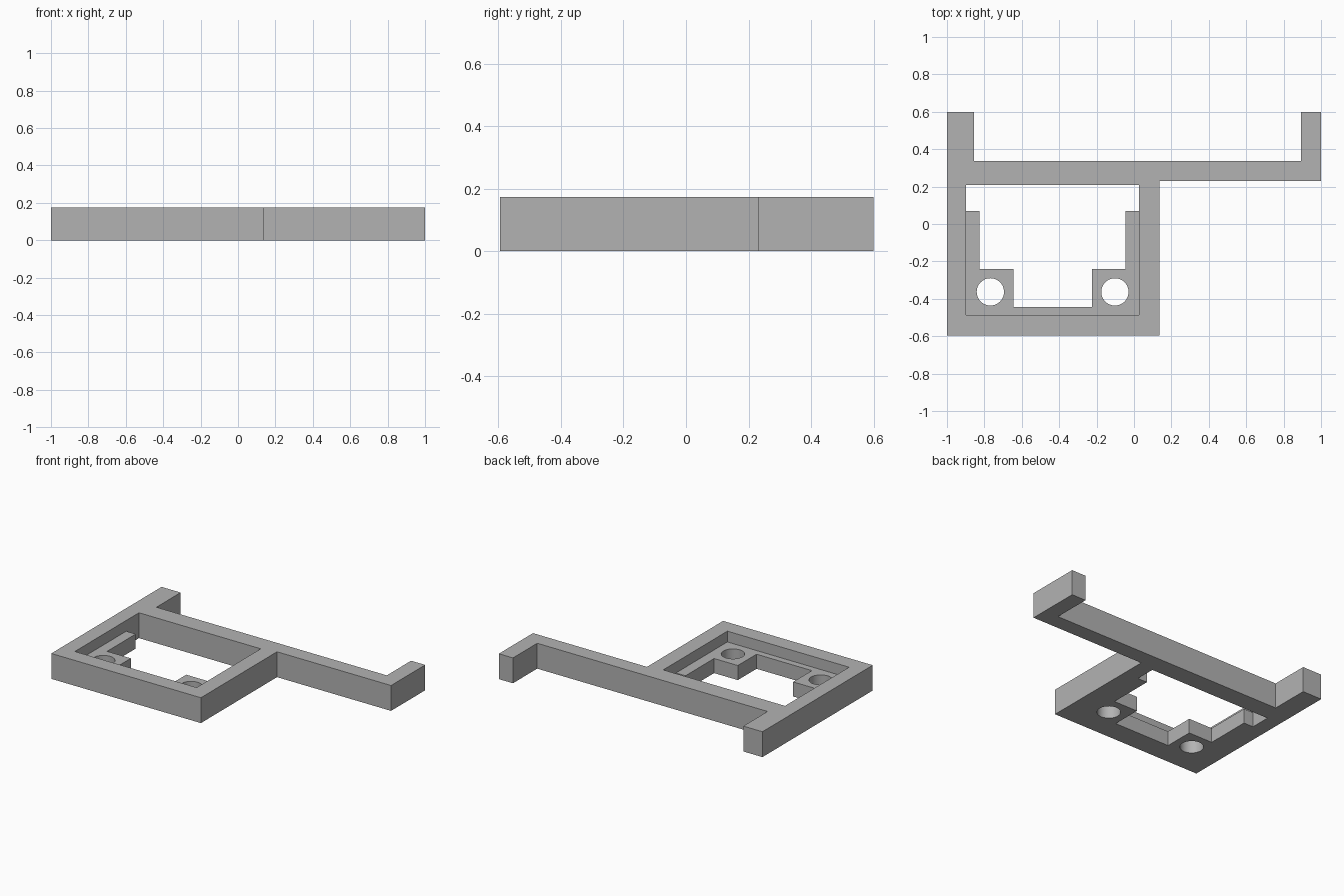
import bpy, bmesh, math

if "Cube" in bpy.data.objects:
    bpy.data.objects.remove(bpy.data.objects["Cube"])

HEIGHT = 0.174
LEDGE = 0.10      # height of the recessed ledge

grey = bpy.data.materials.new("light grey")
grey.diffuse_color = (0.45, 0.45, 0.45, 1)
grey.use_nodes = True
grey.node_tree.nodes["Principled BSDF"].inputs["Base Color"].default_value = grey.diffuse_color


def prism(name, points, z0, z1):
    """Extrude a flat outline from z0 to z1."""
    bm = bmesh.new()
    face = bm.faces.new([bm.verts.new((x, y, z0)) for x, y in points])
    top = bmesh.ops.extrude_face_region(bm, geom=[face])["geom"]
    verts = [v for v in top if isinstance(v, bmesh.types.BMVert)]
    bmesh.ops.translate(bm, verts=verts, vec=(0, 0, z1 - z0))
    bmesh.ops.recalc_face_normals(bm, faces=bm.faces)
    mesh = bpy.data.meshes.new(name)
    bm.to_mesh(mesh)
    bm.free()
    mesh.materials.append(grey)
    obj = bpy.data.objects.new(name, mesh)
    bpy.context.collection.objects.link(obj)
    return obj


def cut(target, cutter):
    """Subtract the cutter, apply, and remove it."""
    mod = target.modifiers.new("cut", 'BOOLEAN')
    mod.operation = 'DIFFERENCE'
    mod.solver = 'EXACT'
    mod.object = cutter
    bpy.context.view_layer.objects.active = target
    bpy.ops.object.modifier_apply(modifier=mod.name)
    bpy.data.objects.remove(cutter)


# Bracket body: square frame with a long arm and two end prongs
bracket = prism("bracket_frame", [
    (-1, -0.595), (0.135, -0.595), (0.135, 0.23), (1, 0.23), (1, 0.6),
    (0.893, 0.6), (0.893, 0.337), (-0.855, 0.337), (-0.855, 0.6), (-1, 0.6)],
    0, HEIGHT)

# Recessed pocket above the ledge
L, R, BACK = -0.897, 0.027, 0.208
cut(bracket, prism("pocket_cutter",
    [(L, -0.487), (R, -0.487), (R, BACK), (L, BACK)], LEDGE, 0.3))

# Stepped opening, leaving side ledges and corner pads (mirrored about the pocket)
half = [(L, BACK), (L, 0.07), (-0.825, 0.07), (-0.825, -0.24),
        (-0.645, -0.24), (-0.645, -0.443)]
opening = half + [(L + R - x, y) for x, y in reversed(half)]
cut(bracket, prism("opening_cutter", opening, -0.1, 0.3))

# Screw holes through the corner pads
for cx in (-0.768, L + R + 0.768):
    ring = [(cx + 0.073 * math.cos(a), -0.363 + 0.073 * math.sin(a))
            for a in (math.tau * i / 48 for i in range(48))]
    cut(bracket, prism("hole_cutter", ring, -0.1, 0.3))

# Smooth hole walls, sharp edges everywhere else
bpy.ops.object.select_all(action='DESELECT')
bracket.select_set(True)
bpy.context.view_layer.objects.active = bracket
bpy.ops.object.shade_smooth_by_angle(angle=math.radians(30))
